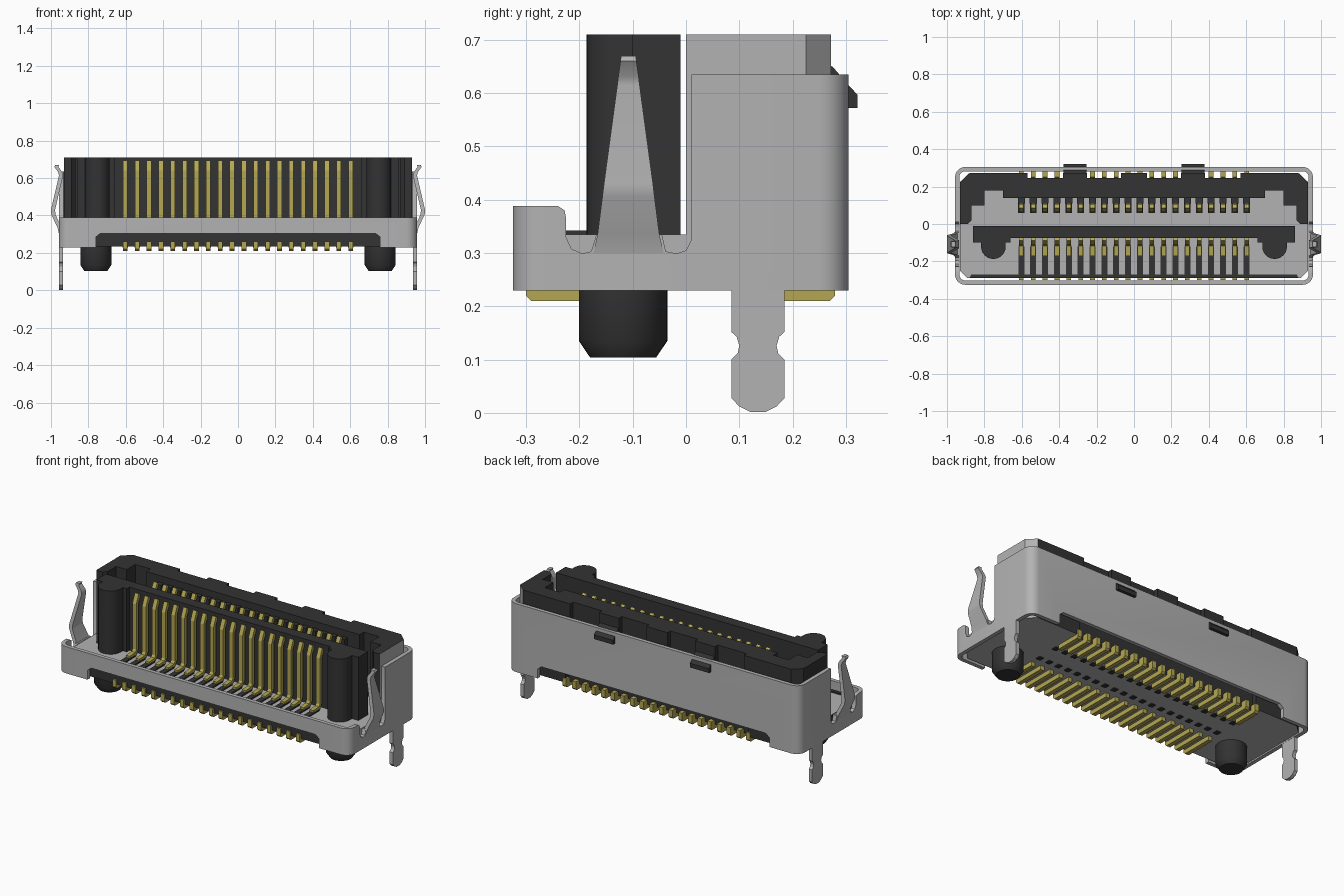
import bpy, bmesh
from math import sin, cos, pi
from mathutils import Vector

cube = bpy.data.objects.get("Cube")
if cube:
    bpy.data.objects.remove(cube, do_unlink=True)


def material(name, rgb):
    m = bpy.data.materials.new(name)
    m.use_nodes = True
    m.diffuse_color = (*rgb, 1)
    m.node_tree.nodes["Principled BSDF"].inputs["Base Color"].default_value = (*rgb, 1)
    return m


BLACK = material("black plastic", (0.033, 0.033, 0.033))
GREY = material("grey metal", (0.45, 0.45, 0.45))
GOLD = material("gold contact", (0.46, 0.39, 0.085))


def finish(name, bm, *mats):
    bmesh.ops.recalc_face_normals(bm, faces=bm.faces[:])
    mesh = bpy.data.meshes.new(name)
    bm.to_mesh(mesh)
    bm.free()
    ob = bpy.data.objects.new(name, mesh)
    bpy.context.collection.objects.link(ob)
    for m in mats:
        mesh.materials.append(m)
    return ob


def add_prism(bm, pts, axis, lo, hi):
    """Extrude a closed 2D outline along x, y or z."""
    def at(p, d):
        return {"x": (d, p[0], p[1]), "y": (p[0], d, p[1]), "z": (p[0], p[1], d)}[axis]
    a = [bm.verts.new(at(p, lo)) for p in pts]
    b = [bm.verts.new(at(p, hi)) for p in pts]
    bm.faces.new(a)
    bm.faces.new(b)
    for i in range(len(pts)):
        j = (i + 1) % len(pts)
        bm.faces.new((a[i], a[j], b[j], b[i]))


def prism(name, pts, axis, lo, hi, *mats):
    bm = bmesh.new()
    add_prism(bm, pts, axis, lo, hi)
    return finish(name, bm, *mats)


def rect(x0, x1, y0, y1):
    return [(x0, y0), (x1, y0), (x1, y1), (x0, y1)]


def mirrored(half):
    return half + [(-x, y) for x, y in reversed(half)]


def rounded(x, y0, y1, r, n=6):
    pts = []
    for k, (cx, cy) in enumerate([(x - r, y1 - r), (r - x, y1 - r), (r - x, y0 + r), (x - r, y0 + r)]):
        pts += [(cx + r * cos((k + i / n) * pi / 2), cy + r * sin((k + i / n) * pi / 2)) for i in range(n + 1)]
    return pts


def ribbon(path, t):
    """Outline of a strip of thickness t along an open path."""
    pts = [Vector(p) for p in path]
    left, right = [], []
    for i, p in enumerate(pts):
        d = (pts[min(i + 1, len(pts) - 1)] - pts[max(i - 1, 0)]).normalized()
        n = Vector((-d.y, d.x)) * t / 2
        left.append(tuple(p + n))
        right.append(tuple(p - n))
    return left + right[::-1]


def cut(ob, cutter):
    cutter.hide_render = True
    mod = ob.modifiers.new("cut", "BOOLEAN")
    mod.object, mod.operation, mod.solver = cutter, "DIFFERENCE", "EXACT"
    bpy.context.view_layer.objects.active = ob
    bpy.ops.object.modifier_apply(modifier="cut")
    bpy.data.objects.remove(cutter, do_unlink=True)


def smooth(ob):
    bpy.ops.object.select_all(action="DESELECT")
    ob.select_set(True)
    bpy.context.view_layer.objects.active = ob
    bpy.ops.object.shade_smooth_by_angle(angle=0.6)


# Metal shell: rounded wall with stepped sides and bottom notches
shell = prism("shell", rounded(0.957, -0.325, 0.305, 0.055), "z", 0.23, 0.635, GREY)
cut(shell, prism("shell_core", rounded(0.934, -0.302, 0.282, 0.032), "z", 0.1, 0.8, GREY))
side = [(-0.4, 0.9), (-0.4, 0.388), (-0.24, 0.388), (-0.228, 0.38), (-0.225, 0.365), (-0.225, 0.33),
        (-0.215, 0.308), (-0.195, 0.299), (-0.178, 0.303), (-0.168, 0.335), (-0.045, 0.335),
        (-0.038, 0.303), (-0.018, 0.299), (0, 0.305), (0.01, 0.325), (0.01, 0.9)]
cut(shell, prism("side_cutter", side, "x", -2, 2, GREY))
notch = mirrored([(0.76, 0.1), (0.76, 0.285), (0.735, 0.305)])
cut(shell, prism("notch_cutter", notch, "y", -2, 2, GREY))
smooth(shell)

# Base block of the housing
base_half = [(0.89, -0.29), (0.93, -0.25), (0.93, 0.225), (0.88, 0.272), (0.6, 0.272), (0.6, 0.245)]
base = prism("housing_base", mirrored(base_half), "z", 0.235, 0.335, BLACK, GREY)

# Rear housing wall with end arms, key pockets and relief at the back
rear_half = [(0, 0.14), (0.70, 0.14), (0.70, 0.18), (0.80, 0.18), (0.80, 0.10), (0.87, 0.10),
             (0.87, 0.02), (0.89, 0), (0.93, 0), (0.93, 0.225), (0.88, 0.272), (0.57, 0.272),
             (0.57, 0.245), (0.38, 0.245), (0.38, 0.272), (0.25, 0.272), (0.25, 0.245),
             (0.07, 0.245), (0.07, 0.272)]
rear = prism("rear_housing", mirrored(rear_half[1:]), "z", 0.335, 0.71, BLACK, GREY)
for ob in (base, rear):
    for f in ob.data.polygons:
        flat = ob is base and abs(f.normal.z) > 0.5
        if flat or (f.normal.x > 0.5 and f.center.x > 0.88):
            f.material_index = 1

# Front tongue
tongue = [(0.86, -0.01), (0.86, -0.10), (0.66, -0.10), (0.66, -0.075)]
prism("tongue", mirrored(tongue), "z", 0.335, 0.71, BLACK)
prism("front_lip", mirrored([(0.88, -0.29), (0.87, -0.27)]), "z", 0.335, 0.342, BLACK)

# Contacts, slots and ribs, repeated along x
COUNT, PITCH = 20, 0.0634
front_path = [(-0.078, 0.69), (-0.1, 0.64), (-0.1, 0.37), (-0.115, 0.348), (-0.17, 0.344)]
rear_path = [(0.095, 0.69), (0.075, 0.65), (0.085, 0.6), (0.125, 0.5), (0.125, 0.33)]
bms = {k: bmesh.new() for k in ("front_contacts", "rear_contacts", "front_slots", "rear_ribs", "bottom_slots")}
for i in range(COUNT):
    x = (i - (COUNT - 1) / 2) * PITCH
    w = 0.0125

    def put(key, pts, w=w):
        add_prism(bms[key], pts, "x", x - w, x + w)

    put("front_contacts", ribbon(front_path, 0.022))
    put("rear_contacts", ribbon(rear_path, 0.02))
    put("front_contacts", [(-0.29, 0.21), (-0.1, 0.21), (-0.1, 0.235), (-0.24, 0.235),
                           (-0.26, 0.262), (-0.3, 0.262), (-0.3, 0.22)])
    put("rear_contacts", [(0.27, 0.21), (0.12, 0.21), (0.12, 0.235), (0.23, 0.235),
                          (0.25, 0.262), (0.28, 0.262), (0.28, 0.22)])
    put("front_slots", rect(-0.275, -0.12, 0.335, 0.342), 0.016)
    put("rear_ribs", rect(0.11, 0.145, 0.335, 0.67), 0.019)
    put("rear_ribs", rect(0.06, 0.11, 0.335, 0.5), 0.017)
    for y in (-0.06, 0.07):
        put("bottom_slots", rect(y, y + 0.03, 0.23, 0.236), 0.014)
for key, bm in bms.items():
    finish(key, bm, GOLD if "contacts" in key else BLACK)

# Paired parts: guide columns, posts, legs, latches and rear clips
for s, label in ((1, "left"), (-1, "right")):
    arc = [(s * (0.752 + 0.066 * cos(a)), -0.121 - 0.066 * sin(a)) for a in [k * pi / 12 for k in range(13)]]
    outline = [(s * 0.818, -0.09)] + arc + [(s * 0.686, -0.09)]
    smooth(prism(label + "_guide_column", outline, "z", 0.335, 0.71, BLACK))

    bm = bmesh.new()
    rings = []
    for z, r in ((0.104, 0.062), (0.135, 0.083), (0.24, 0.083)):
        rings.append([bm.verts.new((s * 0.76 + r * cos(k * pi / 16), -0.118 + r * sin(k * pi / 16), z))
                      for k in range(32)])
    bm.faces.new(rings[0])
    bm.faces.new(rings[-1])
    for a, b in zip(rings, rings[1:]):
        for k in range(32):
            bm.faces.new((a[k], a[(k + 1) % 32], b[(k + 1) % 32], b[k]))
    smooth(finish(label + "_locating_post", bm, BLACK))

    # Solder leg with waist notches and a rounded tip
    half = [(0.05, 0.25), (0.05, 0.152), (0.04, 0.143), (0.035, 0.126), (0.038, 0.112),
            (0.05, 0.1), (0.05, 0.028), (0.035, 0.012), (0.015, 0.002)]
    leg = [(0.135 + y, z) for y, z in mirrored(half)]
    prism(label + "_solder_leg", leg, "x", s * 0.935, s * 0.957, GREY)

    # Tapered spring latch: bulges out, leans in, flicks out at the tip
    bm = bmesh.new()
    rows = []
    for x, z, w in ((0.957, 0.3, 0.066), (0.965, 0.335, 0.058), (0.998, 0.405, 0.049), (1.0, 0.43, 0.046),
                    (0.957, 0.615, 0.021), (0.962, 0.632, 0.019), (0.982, 0.66, 0.015), (0.977, 0.67, 0.014)):
        rows.append([bm.verts.new((s * (x - d), -0.108 + e * w, z))
                     for d, e in ((0, -1), (0, 1), (0.022, 1), (0.022, -1))])
    bm.faces.new(rows[0])
    bm.faces.new(rows[-1])
    for a, b in zip(rows, rows[1:]):
        for k in range(4):
            bm.faces.new((a[k], a[(k + 1) % 4], b[(k + 1) % 4], b[k]))
    smooth(finish(label + "_spring_latch", bm, GREY))

    clip = [(0.24, 0.66), (0.275, 0.65), (0.305, 0.615), (0.322, 0.597), (0.322, 0.572), (0.24, 0.572)]
    prism(label + "_rear_clip", clip, "x", s * 0.315 - 0.062, s * 0.315 + 0.062, BLACK)
